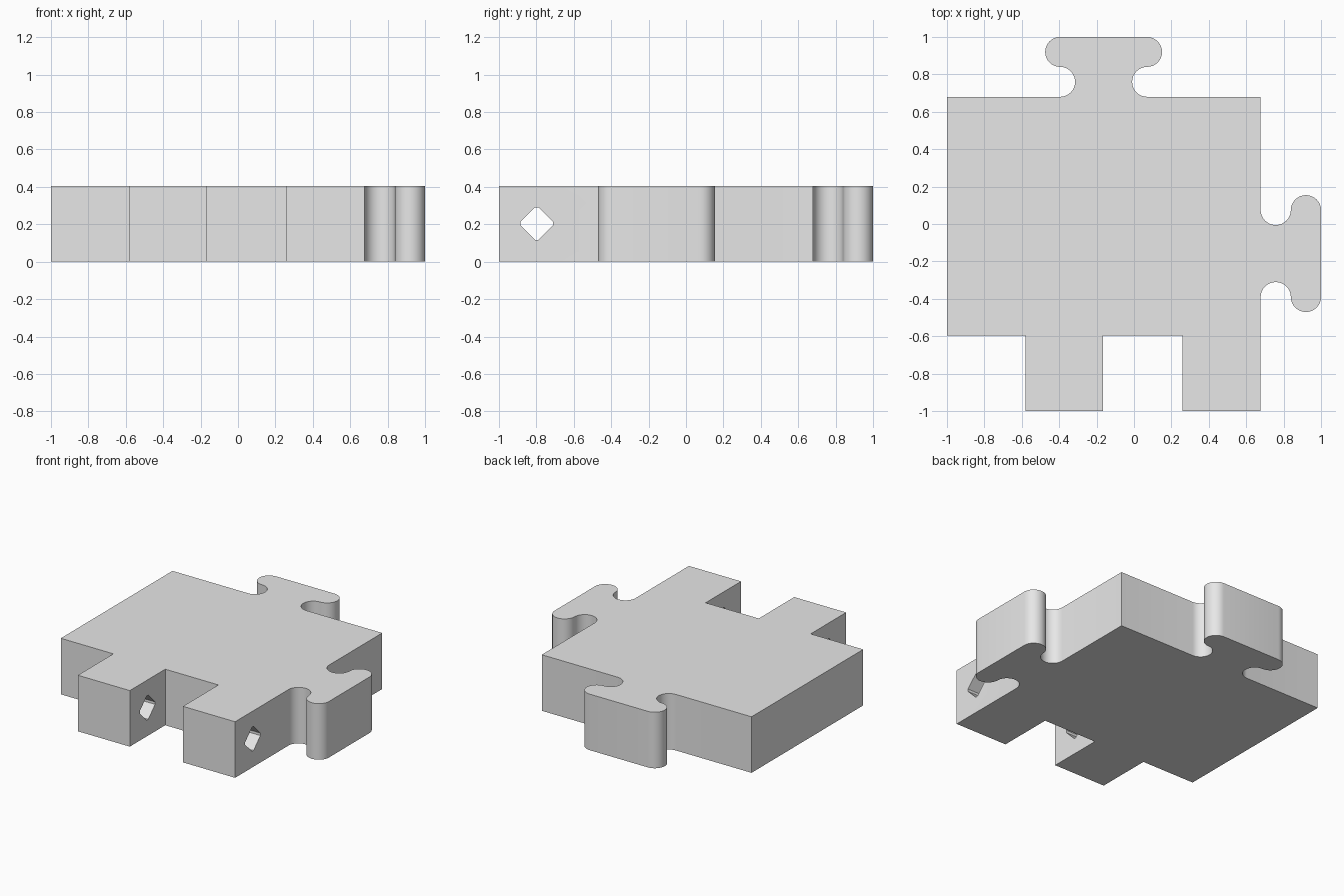
import bpy, bmesh, math
from mathutils import Vector

if "Cube" in bpy.data.objects:
    bpy.data.objects.remove(bpy.data.objects["Cube"])

H = 0.405          # slab thickness
R = 0.08           # radius of tab knobs and neck notches
SEG = 16

grey = bpy.data.materials.new("light grey")
grey.diffuse_color = (0.8, 0.8, 0.8, 1)
grey.use_nodes = True
grey.node_tree.nodes["Principled BSDF"].inputs["Base Color"].default_value = grey.diffuse_color


def prism(name, points, offset):
    """Extrude a closed outline along the offset vector."""
    bm = bmesh.new()
    face = bm.faces.new([bm.verts.new(p) for p in points])
    ext = bmesh.ops.extrude_face_region(bm, geom=[face])
    moved = [v for v in ext["geom"] if isinstance(v, bmesh.types.BMVert)]
    bmesh.ops.translate(bm, verts=moved, vec=Vector(offset))
    bmesh.ops.recalc_face_normals(bm, faces=bm.faces)
    mesh = bpy.data.meshes.new(name)
    bm.to_mesh(mesh)
    bm.free()
    ob = bpy.data.objects.new(name, mesh)
    bpy.context.collection.objects.link(ob)
    mesh.materials.append(grey)
    return ob


def tab():
    """T-shaped puzzle tab as (along, outward) points, from + side to - side."""
    half = 0.2325
    side = []
    for i in range(SEG + 1):                      # concave neck
        a = -math.pi / 2 - math.pi * i / SEG
        side.append((half + R * math.cos(a), R + R * math.sin(a)))
    for i in range(1, SEG + 1):                   # round knob
        a = -math.pi / 2 + math.pi * i / SEG
        side.append((half + R * math.cos(a), 3 * R + R * math.sin(a)))
    return side + [(-u, v) for u, v in reversed(side)]


# Slab outline: hinge knuckles in front, puzzle tabs on the right and back
X0, X1, Y0, Y1 = -1.0, 0.677, -0.595, 0.68
outline = [(X0, Y0), (-0.58, Y0), (-0.58, -1), (-0.165, -1), (-0.165, Y0),
           (0.26, Y0), (0.26, -1), (X1, -1)]
outline += [(X1 + v * (1 - X1) / (4 * R), -0.158 - u) for u, v in tab()]
outline += [(X1, Y1)]
outline += [(-0.1625 + u, Y1 + v) for u, v in tab()]
outline += [(X0, Y1)]
slab = prism("puzzle_hinge_slab", [(x, y, 0) for x, y in outline], (0, 0, H))

# Diamond pin hole with slightly blunted tips, through both knuckles
tip, blunt = 0.087, 0.009
hole = []
for i in range(4):
    c, s = round(math.cos(i * math.pi / 2)), round(math.sin(i * math.pi / 2))
    for k in (-blunt, blunt):
        hole.append((-0.75, -0.798 + c * tip - s * k, 0.204 + s * tip + c * k))
cutter = prism("pin_hole_cutter", hole, (1.6, 0, 0))
cutter.hide_render = True

mod = slab.modifiers.new("pin hole", 'BOOLEAN')
mod.operation = 'DIFFERENCE'
mod.solver = 'EXACT'
mod.object = cutter
bpy.context.view_layer.objects.active = slab
slab.select_set(True)
cutter.select_set(False)
bpy.ops.object.modifier_apply(modifier=mod.name)
bpy.data.objects.remove(cutter)
bpy.ops.object.shade_smooth_by_angle(angle=math.radians(30))
